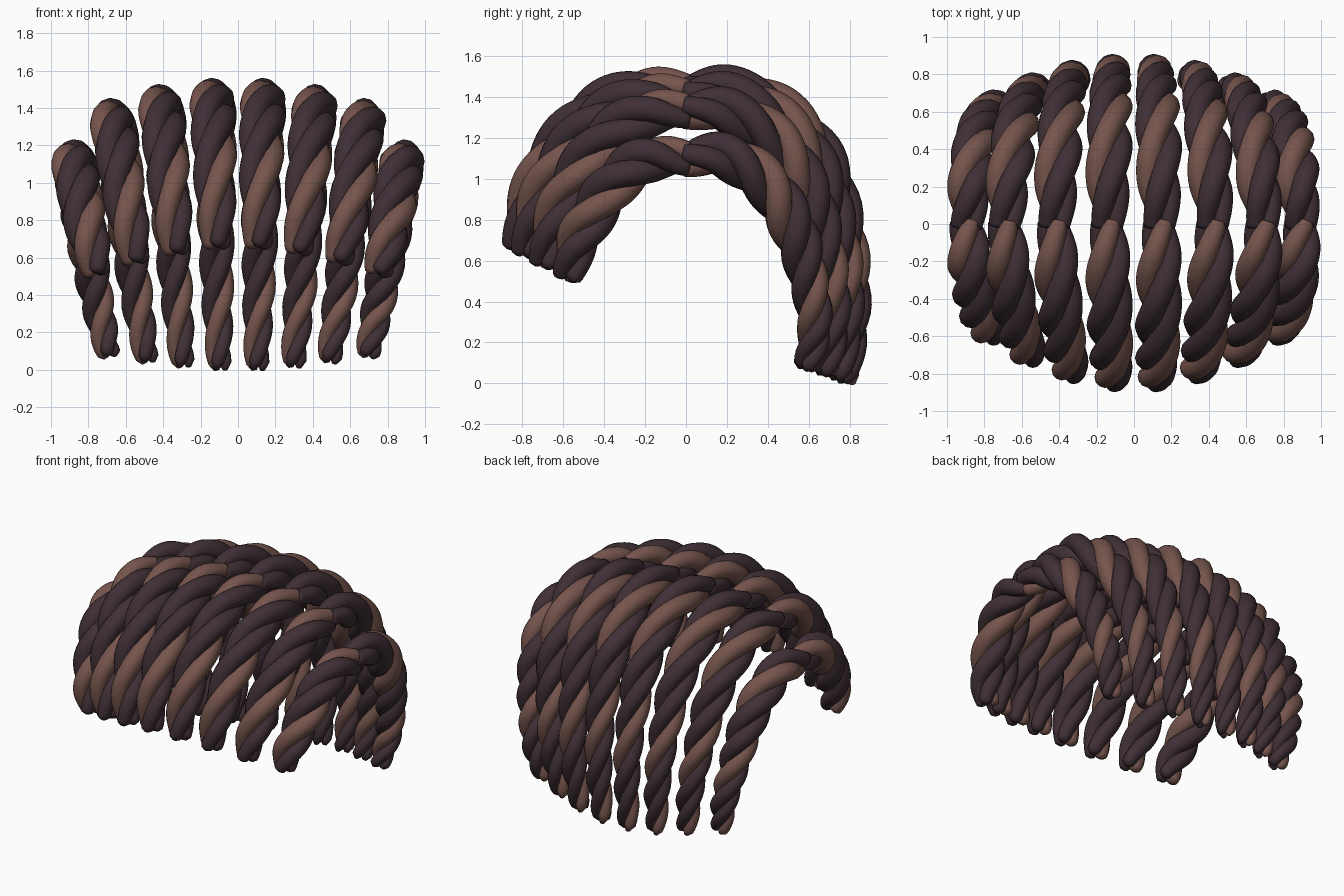
import bpy, bmesh, math
from mathutils import Vector

if "Cube" in bpy.data.objects:
    bpy.data.objects.remove(bpy.data.objects["Cube"])

def material(name, rgb):
    m = bpy.data.materials.new(name)
    m.diffuse_color = (*rgb, 1)
    m.use_nodes = True
    m.node_tree.nodes["Principled BSDF"].inputs["Base Color"].default_value = m.diffuse_color
    return m

PLUM = material("dark plum hair", (0.050, 0.029, 0.037))
BROWN = material("warm brown hair", (0.180, 0.090, 0.073))
STEPS, SIDES = 56, 12

# Side-view paths (y, z) of the innermost and outermost twist, crown to tip
FRONT = dict(
    inner=[(.01, 1.43), (-.2, 1.435), (-.45, 1.34), (-.66, 1.12), (-.78, .87), (-.825, .65)],
    outer=[(.01, 1.10), (-.18, 1.10), (-.34, .99), (-.46, .82), (-.54, .67), (-.575, .51)],
    tips=[.11, .325, .54, .75], turns=1.45, ease=1, phase=-0.6,
    radius=[.088, .118, .122, .118, .106, .076])
BACK = dict(
    inner=[(-.01, 1.43), (.2, 1.44), (.45, 1.345), (.67, 1.1), (.79, .72), (.82, .36), (.785, .0)],
    outer=[(-.01, 1.10), (.2, 1.11), (.4, .97), (.53, .75), (.60, .5), (.63, .28), (.59, .07)],
    tips=[.1, .295, .485, .69], turns=2.46, ease=.72, phase=-3.29,
    radius=[.088, .118, .122, .115, .098, .086, .066])
ROOT_X = [.14, .425, .69, .895]
CROWN_DROP = [0, .08, .29, 1]

def spline(pts, t):
    """Catmull-Rom through vectors, t in 0..1."""
    n = len(pts) - 1
    i = min(int(t * n), n - 1)
    f = t * n - i
    b, c = pts[i], pts[i + 1]
    a = pts[i - 1] if i else b * 2 - c
    d = pts[i + 2] if i + 2 <= n else c * 2 - b
    return 0.5 * (2*b + (c-a)*f + (2*a - 5*b + 4*c - d)*f*f + (3*b - a - 3*c + d)*f**3)

def column_path(spec, k, side):
    """Blend inner and outer paths; the crown is domed, the tips are even."""
    n = len(spec["inner"]) - 1
    pts = []
    for i, (p, q) in enumerate(zip(spec["inner"], spec["outer"])):
        s = i / n
        w = CROWN_DROP[k] * (1 - s) + (k / 3) ** 1.4 * s
        wy = (k / 3) ** 1.6
        x = ROOT_X[k] + (spec["tips"][k] - ROOT_X[k]) * s ** 1.4
        pts.append(Vector((side * x, p[0] + (q[0]-p[0])*wy, p[1] + (q[1]-p[1])*w)))
    return pts

def frame(point, tangent):
    out = Vector((0, point.y, point.z - 0.5))
    n = (out - tangent * out.dot(tangent)).normalized()
    return n, tangent.cross(n)

def add_tube(bm, centres, radii, mat):
    """Closed round tube along a list of points."""
    rings = []
    last = len(centres) - 1
    for i, (c, r) in enumerate(zip(centres, radii)):
        t = (centres[min(i+1, last)] - centres[max(i-1, 0)]).normalized()
        n, b = frame(c, t)
        rings.append([bm.verts.new(c + r*(n*math.cos(a) + b*math.sin(a)))
                      for a in (2*math.pi*j/SIDES for j in range(SIDES))])
    faces = [bm.faces.new(rings[0][::-1]), bm.faces.new(rings[-1])]
    for p, q in zip(rings, rings[1:]):
        for j in range(SIDES):
            m = (j + 1) % SIDES
            faces.append(bm.faces.new((p[j], p[m], q[m], q[j])))
    for f in faces:
        f.material_index = mat
        f.smooth = True

def twist(name, spec, k, side):
    """Three strands wound round one path: two plum, one brown."""
    path = column_path(spec, k, side)
    radius = [Vector((r, 0, 0)) for r in spec["radius"]]
    line = [spline(path, i / STEPS) for i in range(STEPS + 1)]
    run = [0]                                     # distance along the path
    for p, q in zip(line, line[1:]):
        run.append(run[-1] + (q - p).length)
    bm = bmesh.new()
    for strand in range(3):
        centres, radii = [], []
        for i, p in enumerate(line):
            t = i / STEPS
            u = run[i] / run[-1]
            tan = (spline(path, min(t+.01, 1)) - spline(path, max(t-.01, 0))).normalized()
            n, b = frame(p, tan)
            R = spline(radius, t).x
            turn = spec["turns"] * (spec["ease"]*u + (1 - spec["ease"])*u*u)
            a = spec["phase"] + 2*math.pi*(turn + strand/3)
            centres.append(p + (n*math.cos(a) + b*math.sin(a)) * R * 0.48)
            end = min(1, (1 - t) / 0.03)          # rounded tips
            radii.append(R * 0.54 * (0.4 + 0.6*math.sqrt(1 - (1-end)**2)))
        add_tube(bm, centres, radii, 1 if strand == 0 else 0)
    bmesh.ops.recalc_face_normals(bm, faces=bm.faces)
    me = bpy.data.meshes.new(name)
    bm.to_mesh(me)
    bm.free()
    me.materials.append(PLUM)
    me.materials.append(BROWN)
    bpy.context.collection.objects.link(bpy.data.objects.new(name, me))

# Eight twists falling forward and eight falling back
for label, spec in (("front", FRONT), ("back", BACK)):
    for k in range(4):
        for side, word in ((-1, "left"), (1, "right")):
            twist(f"{label}_twist_{word}_{k + 1}", spec, k, side)
